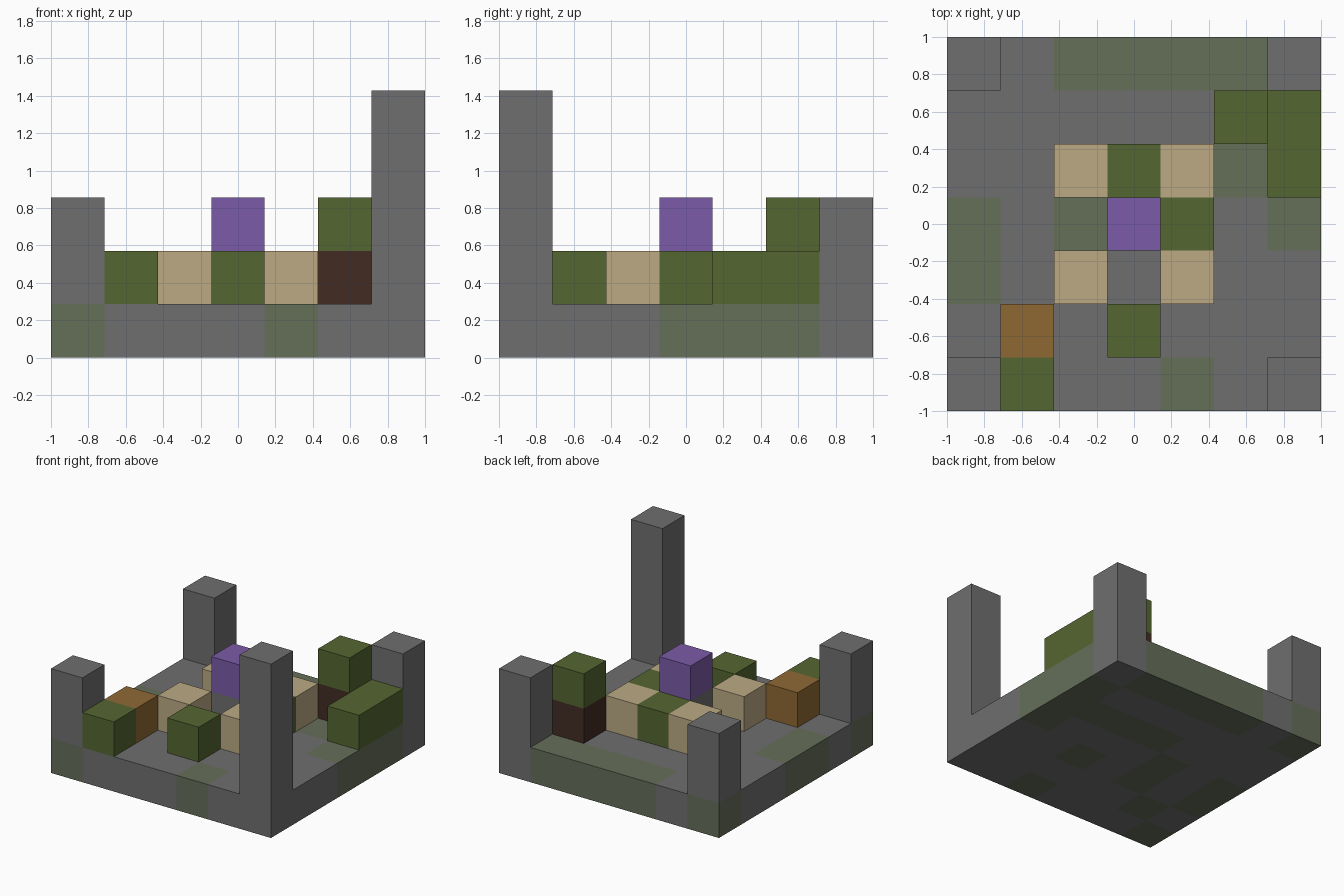
import bpy
import bmesh
from mathutils import Vector

if "Cube" in bpy.data.objects:
    bpy.data.objects.remove(bpy.data.objects["Cube"], do_unlink=True)

N = 7          # cells per side
U = 2 / N      # edge of one block


def material(name, rgb):
    """Flat material from a display colour, stored as linear values."""
    color = [((c / 255 + 0.055) / 1.055) ** 2.4 for c in rgb] + [1]
    mat = bpy.data.materials.new(name)
    mat.use_nodes = True
    mat.diffuse_color = color
    mat.node_tree.nodes["Principled BSDF"].inputs["Base Color"].default_value = color
    return mat


STONE = material("stone grey", (111, 111, 111))
MOSS = material("mossy stone", (101, 110, 89))
LEAF = material("leaf green", (85, 102, 50))
SAND = material("sand", (188, 170, 133))
PURPLE = material("purple", (123, 91, 168))
ORANGE = material("orange brown", (143, 105, 52))
BARK = material("dark bark", (66, 44, 34))


def finish(bm, name, mats):
    mesh = bpy.data.meshes.new(name)
    bm.to_mesh(mesh)
    bm.free()
    for mat in mats:
        mesh.materials.append(mat)
    obj = bpy.data.objects.new(name, mesh)
    bpy.context.collection.objects.link(obj)
    return obj


def box(bm, low, size):
    """Box spanning whole cells, from cell corner low."""
    verts = bmesh.ops.create_cube(bm, size=1)["verts"]
    for v in verts:
        for k in range(3):
            v.co[k] = (low[k] + (v.co[k] + 0.5) * size[k]) * U - (1 if k < 2 else 0)


def block(name, mat, low, size=(1, 1, 1)):
    bm = bmesh.new()
    box(bm, low, size)
    return finish(bm, name, [mat])


# Floor slab, cut into cells so mossy patches can be coloured
MOSSY = {(0, 0), (4, 0), (1, 1), (0, 2), (2, 2), (4, 2), (0, 3), (2, 3), (6, 3),
         (3, 4), (4, 4), (5, 4), (6, 4), (6, 5),
         (0, 6), (2, 6), (3, 6), (4, 6), (5, 6)}
bm = bmesh.new()
box(bm, (0, 0, 0), (N, N, 1))
for axis in (Vector((1, 0, 0)), Vector((0, 1, 0))):
    for k in range(1, N):
        bmesh.ops.bisect_plane(bm, geom=bm.verts[:] + bm.edges[:] + bm.faces[:],
                               plane_co=axis * (k * U - 1), plane_no=axis)
for face in bm.faces:
    c = face.calc_center_median()
    cell = tuple(min(N - 1, max(0, int((v + 1) / U))) for v in (c.x, c.y))
    face.material_index = int(cell in MOSSY)
finish(bm, "floor", [STONE, MOSS])

# Corner pillars, the front left one taller
for side, x in (("right", 0), ("left", N - 1)):
    for end, y in (("front", 0), ("back", N - 1)):
        tall = 4 if (side, end) == ("left", "front") else 2
        block(f"{end}_{side}_pillar", STONE, (x, y, 1), (1, 1, tall))

# Sand blocks around the middle
for x in (2, 4):
    for y in (2, 4):
        block(f"sand_block_{x}_{y}", SAND, (x, y, 1))

# Purple centre block on its plinth
block("centre_plinth", STONE, (3, 3, 1))
block("centre_block", PURPLE, (3, 3, 2))

# Loose leaf blocks
for x, y in ((3, 4), (4, 3), (3, 1), (1, 0)):
    block(f"leaf_block_{x}_{y}", LEAF, (x, y, 1))
block("leaf_hedge", LEAF, (6, 4, 1), (1, 2, 1))

# Small tree and crate
block("tree_trunk", BARK, (5, 5, 1))
block("tree_crown", LEAF, (5, 5, 2))
block("crate", ORANGE, (1, 1, 1))
